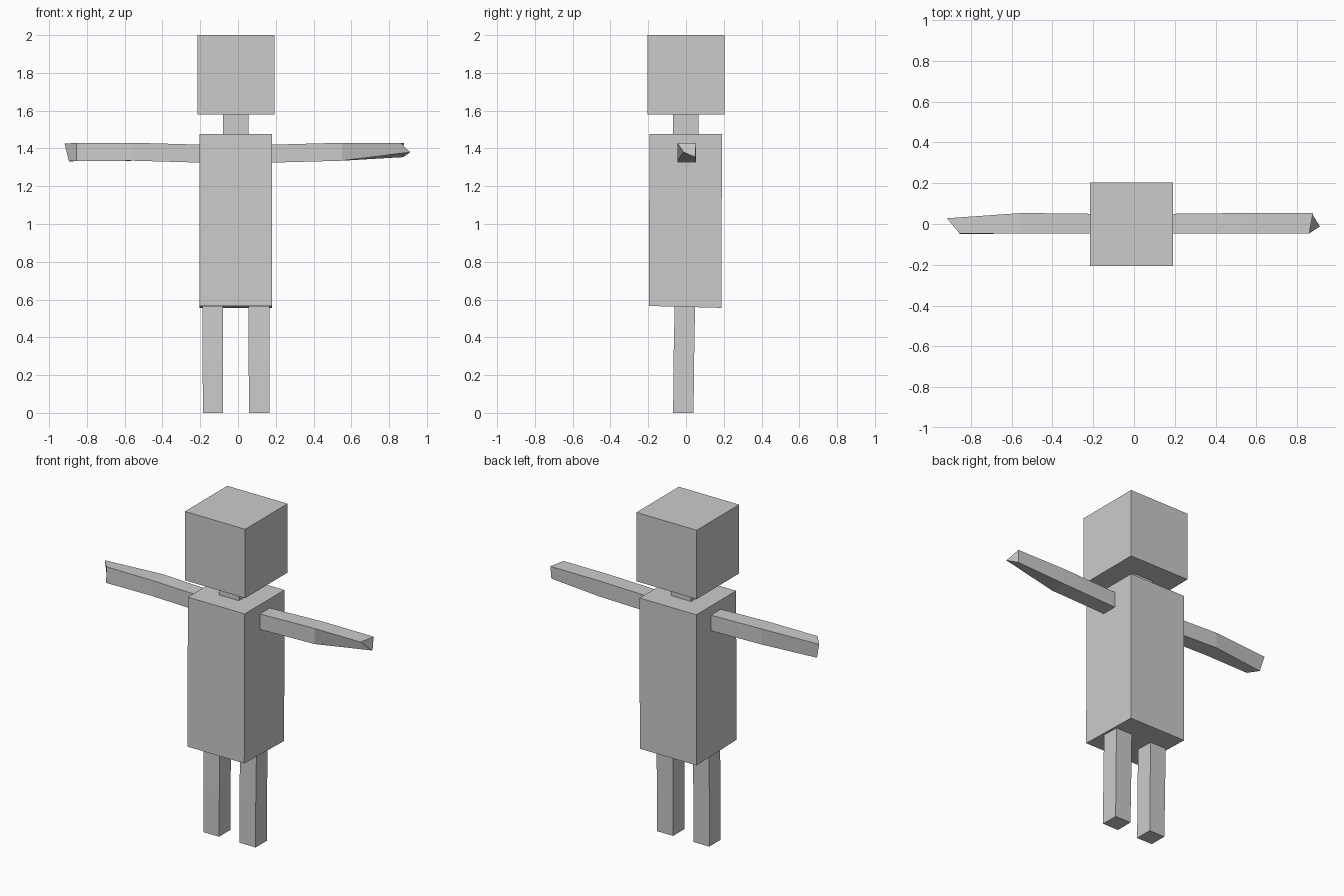
import bpy

if "Cube" in bpy.data.objects:
    bpy.data.objects.remove(bpy.data.objects["Cube"])


def quad_tube(name, rings, cap_start=True):
    """Join four-cornered rings into a closed, flat-shaded limb."""
    verts = [p for ring in rings for p in ring]
    faces = []
    for r in range(len(rings) - 1):
        a, b = r * 4, r * 4 + 4
        for i in range(4):
            j = (i + 1) % 4
            faces.append((a + i, a + j, b + j, b + i))
    e = len(verts) - 4
    faces.append((e, e + 1, e + 2, e + 3))
    if cap_start:
        faces.append((3, 2, 1, 0))
    mesh = bpy.data.meshes.new(name)
    mesh.from_pydata(verts, [], faces)
    obj = bpy.data.objects.new(name, mesh)
    bpy.context.collection.objects.link(obj)
    # Consistent outward normals
    import bmesh
    bm = bmesh.new()
    bm.from_mesh(mesh)
    bmesh.ops.recalc_face_normals(bm, faces=bm.faces)
    bm.to_mesh(mesh)
    bm.free()
    return obj


def flat_ring(x0, x1, y0, y1, z_front, z_back=None):
    """Horizontal ring, optionally tilted from front to back."""
    zb = z_front if z_back is None else z_back
    return [(x0, y0, z_front), (x1, y0, z_front), (x1, y1, zb), (x0, y1, zb)]


def side_ring(x, y0, y1, z0, z1):
    """Upright ring: front top, back top, back bottom, front bottom."""
    return [(x, y0, z1), (x, y1, z1), (x, y1, z0), (x, y0, z0)]


# Head, neck and torso
quad_tube("head", [flat_ring(-0.215, 0.192, -0.205, 0.204, 1.58),
                   flat_ring(-0.215, 0.192, -0.205, 0.204, 2.0)])
quad_tube("neck", [flat_ring(-0.08, 0.055, -0.07, 0.065, 1.475),
                   flat_ring(-0.08, 0.055, -0.07, 0.065, 1.58)], False)
quad_tube("torso", [flat_ring(-0.203, 0.18, -0.197, 0.188, 0.566, 0.556),
                    flat_ring(-0.203, 0.18, -0.193, 0.19, 1.476)])

# Legs, leaning slightly forward towards the feet
for name, x0, x1 in (("left_leg", -0.188, -0.08), ("right_leg", 0.056, 0.166)):
    quad_tube(name, [flat_ring(x0, x1, -0.06, 0.048, 0.562),
                     flat_ring(x0, x1, -0.066, 0.043, 0.28),
                     flat_ring(x0 + 0.003, x1, -0.068, 0.04, 0.0)], False)

# Arms, each ending in its own slanted tip
right_tip = [(0.86, -0.046, 1.43), (0.878, 0.053, 1.43),
             (0.875, 0.048, 1.354), (0.912, -0.012, 1.38)]
left_tip = [(-0.855, -0.046, 1.43), (-0.918, 0.028, 1.425),
            (-0.895, 0.015, 1.332), (-0.855, -0.05, 1.334)]
for name, s, tip in (("right_arm", 1, right_tip), ("left_arm", -1, left_tip)):
    quad_tube(name, [side_ring(s * 0.18 - (0.022 if s < 0 else 0), -0.046, 0.05, 1.325, 1.42),
                     side_ring(s * 0.55, -0.046, 0.054, 1.335, 1.43),
                     tip], False)
